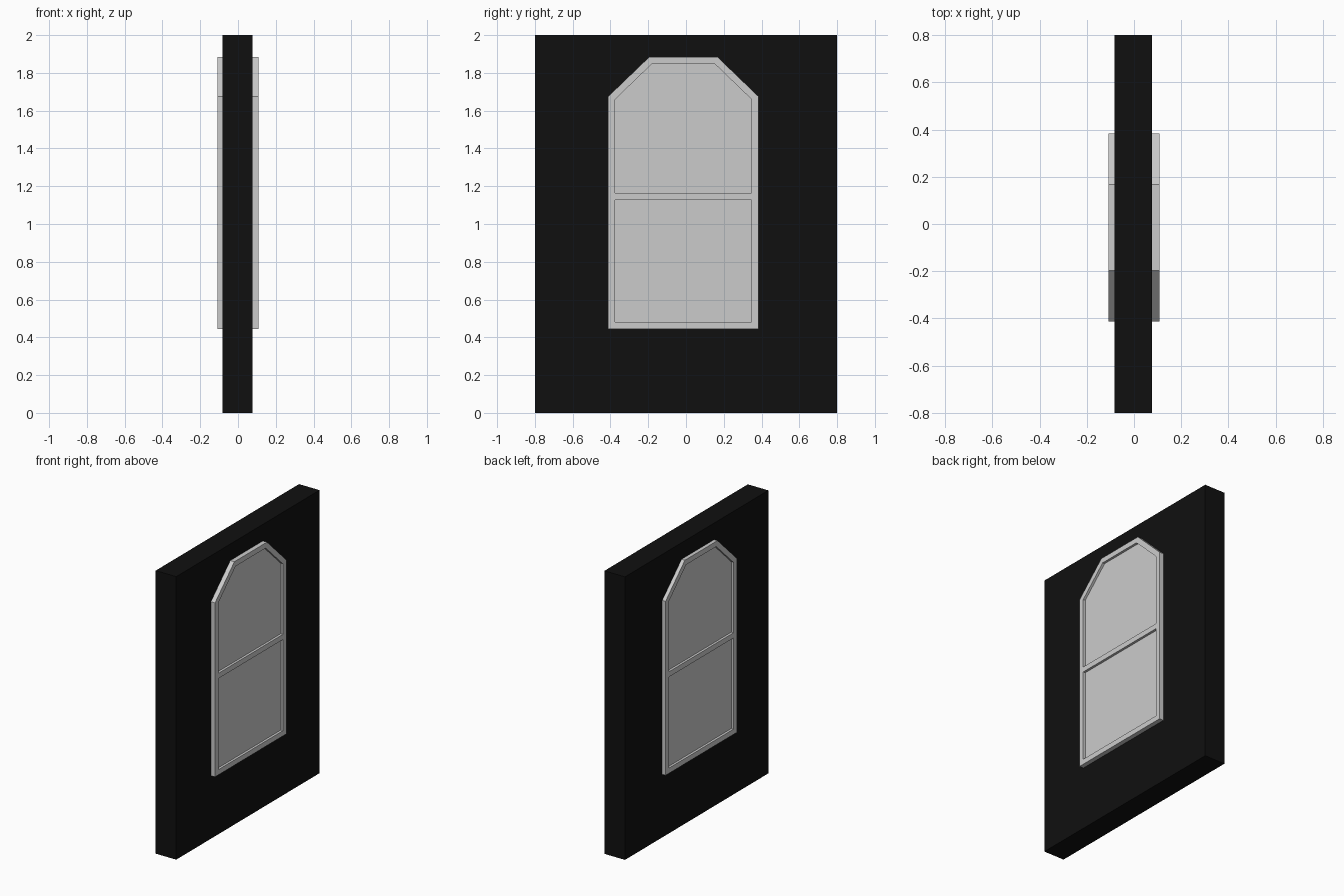
import bpy, bmesh

if "Cube" in bpy.data.objects:
    bpy.data.objects.remove(bpy.data.objects["Cube"])

def prism(bm, outer, x0, x1):
    """Closed solid: yz outline extruded along x."""
    a = [bm.verts.new((x0, y, z)) for y, z in outer]
    b = [bm.verts.new((x1, y, z)) for y, z in outer]
    bm.faces.new(a)
    bm.faces.new(b[::-1])
    for i in range(len(a)):
        j = (i + 1) % len(a)
        bm.faces.new((a[i], b[i], b[j], a[j]))

def make(name, outlines, x0, x1, hidden=False):
    bm = bmesh.new()
    for o in outlines:
        prism(bm, o, x0, x1)
    bmesh.ops.recalc_face_normals(bm, faces=bm.faces)
    me = bpy.data.meshes.new(name)
    bm.to_mesh(me)
    bm.free()
    ob = bpy.data.objects.new(name, me)
    bpy.context.collection.objects.link(ob)
    ob.hide_render = hidden
    ob.hide_viewport = hidden
    return ob

def cut(ob, cutter):
    m = ob.modifiers.new("opening", 'BOOLEAN')
    m.operation = 'DIFFERENCE'
    m.solver = 'EXACT'
    m.object = cutter

def arch(half, z0, z1, top_half, top):
    c = -0.014
    return [(c - half, z0), (c + half, z0), (c + half, z1),
            (c + top_half, top), (c - top_half, top), (c - half, z1)]

outer = arch(0.398, 0.445, 1.675, 0.182, 1.883)
upper = arch(0.361, 1.163, 1.66, 0.168, 1.846)
lower = [(-0.375, 0.482), (0.347, 0.482), (0.347, 1.126), (-0.375, 1.126)]
X = 0.109

# Wall slab with the window opening
wall = make("wall", [[(-0.8, 0), (0.8, 0), (0.8, 2), (-0.8, 2)]], -0.083, 0.077)
cut(wall, make("wall_cutter", [outer], -0.2, 0.2, True))
mat = bpy.data.materials.new("dark_wall")
mat.diffuse_color = (0.005, 0.005, 0.005, 1)
mat.use_nodes = True
mat.node_tree.nodes["Principled BSDF"].inputs["Base Color"].default_value = mat.diffuse_color
wall.data.materials.append(mat)

# Window frame with two openings
frame = make("window_frame", [outer], -X, X)
cut(frame, make("pane_cutter", [upper, lower], -0.2, 0.2, True))

# Window panes, recessed from both frame faces
make("window_panes", [upper, lower], -0.092, 0.092)
